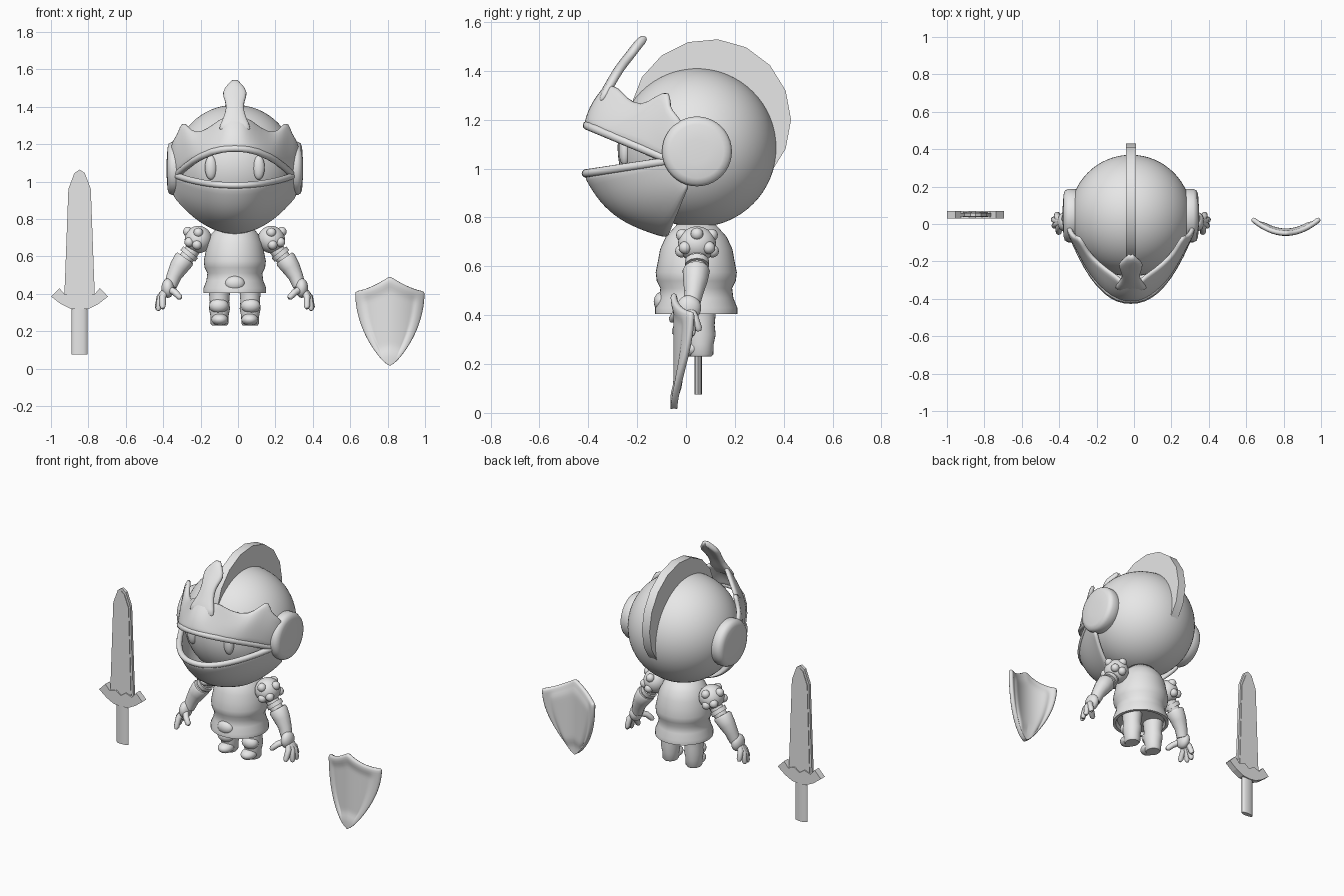
import bpy, bmesh
from math import sin, cos, pi
from mathutils import Vector

if "Cube" in bpy.data.objects:
    bpy.data.objects.remove(bpy.data.objects["Cube"])

GREY = (0.8, 0.8, 0.8, 1)
grey = bpy.data.materials.new("plain_grey")
grey.use_nodes = True
grey.diffuse_color = GREY
grey.node_tree.nodes["Principled BSDF"].inputs["Base Color"].default_value = GREY

CX = -0.017                       # mid plane of the figure
HEAD = Vector((CX, 0.045, 1.085))
HEAD_R = 0.325


def finish(obj, angle=40):
    """Apply modifiers, set the material and the shading."""
    bpy.ops.object.select_all(action='DESELECT')
    obj.select_set(True)
    bpy.context.view_layer.objects.active = obj
    bpy.ops.object.convert(target='MESH')
    obj = bpy.context.object
    obj.data.materials.clear()
    obj.data.materials.append(grey)
    if angle:
        bpy.ops.object.shade_smooth_by_angle(angle=angle * pi / 180)
    return obj


def from_bmesh(name, bm):
    bmesh.ops.recalc_face_normals(bm, faces=bm.faces)
    mesh = bpy.data.meshes.new(name)
    bm.to_mesh(mesh)
    bm.free()
    obj = bpy.data.objects.new(name, mesh)
    bpy.context.collection.objects.link(obj)
    return obj


def ball(name, centre, radii, segments=32):
    bm = bmesh.new()
    bmesh.ops.create_uvsphere(bm, u_segments=segments, v_segments=segments // 2, radius=1)
    bmesh.ops.scale(bm, vec=radii, verts=bm.verts)
    bmesh.ops.translate(bm, vec=centre, verts=bm.verts)
    return finish(from_bmesh(name, bm), 180)


def lathe(name, profile, place, segments=32, angle=40):
    """Revolve (radius, height) pairs; place maps a local point to the world."""
    bm = bmesh.new()
    rings = []
    for r, h in profile:
        turns = [2 * pi * i / segments for i in range(segments)]
        rings.append([bm.verts.new(place(r * cos(a), r * sin(a), h)) for a in turns])
    for low, high in zip(rings, rings[1:]):
        for i in range(segments):
            j = (i + 1) % segments
            bm.faces.new((low[i], low[j], high[j], high[i]))
    bm.faces.new(rings[0])
    bm.faces.new(rings[-1])
    return finish(from_bmesh(name, bm), angle)


def tube(name, points, radii):
    curve = bpy.data.curves.new(name, 'CURVE')
    curve.dimensions = '3D'
    curve.bevel_depth = 1
    curve.bevel_resolution = 4
    curve.use_fill_caps = True
    spline = curve.splines.new('POLY')
    spline.points.add(len(points) - 1)
    for p, co, r in zip(spline.points, points, radii):
        p.co = (*co, 1)
        p.radius = r
    obj = bpy.data.objects.new(name, curve)
    bpy.context.collection.objects.link(obj)
    return finish(obj, 50)


def sheet(name, rows, thick, levels=1):
    """Plate through a grid of points."""
    bm = bmesh.new()
    grid = [[bm.verts.new(p) for p in row] for row in rows]
    for a, b in zip(grid, grid[1:]):
        for i in range(len(a) - 1):
            bm.faces.new((a[i], a[i + 1], b[i + 1], b[i]))
    bmesh.ops.remove_doubles(bm, verts=bm.verts, dist=0.0005)
    obj = from_bmesh(name, bm)
    solid = obj.modifiers.new("thickness", 'SOLIDIFY')
    solid.thickness = thick
    solid.offset = 0
    if levels:
        obj.modifiers.new("smooth", 'SUBSURF').levels = levels
    return finish(obj, 60)


def slab(name, outline, y, thick):
    """Flat plate from an x-z outline."""
    bm = bmesh.new()
    face = bm.faces.new([bm.verts.new((x, y - thick / 2, z)) for x, z in outline])
    new = bmesh.ops.extrude_face_region(bm, geom=[face])["geom"]
    moved = [v for v in new if isinstance(v, bmesh.types.BMVert)]
    bmesh.ops.translate(bm, vec=(0, thick, 0), verts=moved)
    return finish(from_bmesh(name, bm), 0)


def mirrored(half):
    """Half a row, centre outwards, made into a full row on the mid plane."""
    left = [Vector((CX - x, y, z)) for x, y, z in reversed(half[1:])]
    return left + [Vector((CX + x, y, z)) for x, y, z in half]


# Head, crest and ear discs
ball("head", HEAD, (HEAD_R,) * 3, 64)
lathe("crest", [(0.33, -0.027), (0.33, 0.027)],
      lambda a, b, h: (CX + h, 0.1 + a, 1.2 + b), 17, 30)
for side, label in ((1, "left"), (-1, "right")):
    lathe(label + "_ear_disc",
          [(0.13, 0.26), (0.143, 0.3), (0.143, 0.335), (0.133, 0.353), (0.11, 0.36), (0.05, 0.364)],
          lambda a, b, h: (CX + side * h, 0.045 + a, 1.07 + b), 40, 50)
    ball(label + "_eye", (CX + side * 0.128, -0.25, 1.075), (0.032, 0.025, 0.065), 24)


# Visor and jaw guard share one pointed plan
def plan(x, front):
    return front + 0.4 * (x / 0.335) ** 2.2


def brow_edge(x):
    y = plan(x, -0.405)
    return Vector((x, y, 1.045 - (y + 0.09) * 0.417))


brow_x = (0, 0.035, 0.07, 0.12, 0.18, 0.22, 0.26, 0.29, 0.32, 0.335)
crown = [(0, -0.32, 1.335), (0.045, -0.31, 1.34), (0.075, -0.275, 1.335), (0.13, -0.24, 1.285),
         (0.21, -0.17, 1.25), (0.25, -0.11, 1.3), (0.28, -0.06, 1.325), (0.298, -0.07, 1.255),
         (0.325, -0.04, 1.225), (0.335, 0, 1.17)]
rows = []
for step in range(7):
    v = step / 6
    half = [brow_edge(x).lerp(Vector(top), v) for x, top in zip(brow_x, crown)]
    rows.append(mirrored([p + Vector((0, -0.015 * sin(pi * v), 0)) for p in half]))
sheet("visor", rows, 0.028)
tube("visor_rim", rows[0], [0.018] * len(rows[0]))

# Tall centre spike of the crown
spike = [(-0.36, 1.27, 0.1), (-0.318, 1.34, 0.06), (-0.29, 1.39, 0.046), (-0.262, 1.43, 0.052),
         (-0.225, 1.475, 0.073), (-0.2, 1.51, 0.04), (-0.17, 1.54, 0.008)]
sheet("crown_spike", [[(CX + s * w, y + 0.012 * abs(s), z) for s in (-1, -0.5, 0, 0.5, 1)]
                      for y, z, w in spike], 0.034)


def jaw_point(t, v):
    x = 0.335 * t
    y = plan(x, -0.41)
    top = Vector((x, y, 0.98 + (y + 0.41) * 0.15))
    bottom = Vector((0.325 * t, -0.07 + 0.08 * t * t, 0.725 + 0.2 * t * t))
    swell = sin(pi * v) * (1 - t * t)
    return top.lerp(bottom, v) + Vector((0, -0.045, -0.035)) * swell


rows = [mirrored([jaw_point(c / 10, r / 8) for c in range(11)]) for r in range(9)]
sheet("jaw_guard", rows, 0.026)
tube("jaw_rim", rows[0], [0.017] * len(rows[0]))

# Tunic and buckle
lathe("tunic", [(0.14, 0.425), (0.15, 0.405), (0.168, 0.405), (0.168, 0.43), (0.152, 0.47),
                (0.147, 0.51), (0.162, 0.54), (0.166, 0.575), (0.157, 0.62), (0.148, 0.67),
                (0.125, 0.72), (0.08, 0.77)],
      lambda a, b, h: (CX + a, 0.042 + b, h), 40, 50)
ball("buckle", (CX, -0.1, 0.455), (0.053, 0.032, 0.04), 24)

# Limbs, built once for each side
for side, label in ((1, "left"), (-1, "right")):
    def at(x, y, z):
        return Vector((CX + side * x, y, z))

    lathe(label + "_leg", [(0.04, 0.23), (0.047, 0.24), (0.048, 0.28), (0.056, 0.32),
                           (0.052, 0.36), (0.06, 0.45)],
          lambda a, b, h: at(0.082 + a, 0.06 + b * 1.1, h), 24, 50)
    ball(label + "_knee", at(0.085, 0.025, 0.335), (0.052, 0.042, 0.04), 24)
    ball(label + "_toe", at(0.08, 0.02, 0.262), (0.045, 0.055, 0.032), 24)

    # Studded shoulder
    shoulder = at(0.195, 0.045, 0.69)
    ball(label + "_shoulder", shoulder, (0.073, 0.078, 0.073))
    for n, way in enumerate(((0.8, 0, 0.6), (0.7, 0.7, -0.2), (0.7, -0.7, -0.2), (0, -0.8, 0.5),
                             (0, 0.8, 0.5), (0.1, -0.9, -0.4), (0.1, 0.9, -0.4))):
        knob = shoulder + Vector((side * way[0], way[1], way[2])).normalized() * 0.07
        ball(f"{label}_stud_{n}", knob, (0.026,) * 3, 16)

    # Arm and glove
    tube(label + "_upper_arm", [at(0.2, 0.045, 0.67), at(0.25, 0.045, 0.6), at(0.29, 0.04, 0.56)],
         [0.04, 0.04, 0.036])
    tube(label + "_elbow_band", [at(0.236, 0.045, 0.622), at(0.252, 0.045, 0.602)], [0.05, 0.05])
    tube(label + "_glove_cuff",
         [at(0.265, 0.042, 0.592), at(0.272, 0.042, 0.582), at(0.3, 0.038, 0.54),
          at(0.325, 0.032, 0.495), at(0.345, 0.022, 0.44)],
         [0.05, 0.056, 0.05, 0.04, 0.034])
    ball(label + "_palm", at(0.358, 0.012, 0.43), (0.034, 0.05, 0.052), 24)
    wrist = at(0.36, 0.012, 0.43)
    tips = {"little": (0.395, 0.055, 0.335), "ring": (0.415, 0.025, 0.315),
            "middle": (0.41, -0.012, 0.31), "index": (0.385, -0.05, 0.32),
            "thumb": (0.288, -0.06, 0.375)}
    for finger, tip in tips.items():
        end = at(*tip)
        bend = wrist.lerp(end, 0.5) + Vector((side * 0.014, 0, 0.008))
        if finger == "thumb":
            bend = wrist.lerp(end, 0.55) + Vector((0, -0.012, 0.008))
        tube(f"{label}_{finger}_finger", [wrist, bend, bend.lerp(end, 0.8), end],
             [0.02, 0.018, 0.016, 0.008])

# Sword
SX, SY = -0.847, 0.05


def both_sides(half):
    return [(SX + x, z) for x, z in half] + [(SX - x, z) for x, z in reversed(half) if x]


slab("blade", both_sides([(0.083, 0.36), (0.077, 0.5), (0.06, 0.96), (0.028, 1.045), (0, 1.064)]),
     SY, 0.018)
slab("blade_core", both_sides([(0.068, 0.36), (0.05, 0.95), (0.02, 1.03), (0, 1.045)]), SY, 0.026)
slab("guard", both_sides([(0, 0.315), (0.05, 0.32), (0.1, 0.345), (0.152, 0.385), (0.108, 0.43),
                          (0.078, 0.395), (0.035, 0.41), (0, 0.385)]), SY, 0.04)
lathe("grip", [(0.042, 0.075), (0.042, 0.35)],
      lambda a, b, h: (SX + a, SY + b * 0.36, h), 12, 40)


# Shield: curved plate with a raised border
def shield_point(u, v):
    x = 0.183 * u * sin(pi / 2 * v ** 0.8)
    top = 0.415 + 0.08 * (1 - abs(u)) ** 1.5
    inner = abs(u) < 0.8 and 0.2 < v < 0.9
    y = -0.05 + 0.08 * (x / 0.183) ** 2 + (0.012 if inner else 0)
    return (0.812 + x, y, 0.01 + v * (top - 0.01))


sheet("shield", [[shield_point(c / 10, r / 14) for c in range(-10, 11)] for r in range(15)], 0.028)
